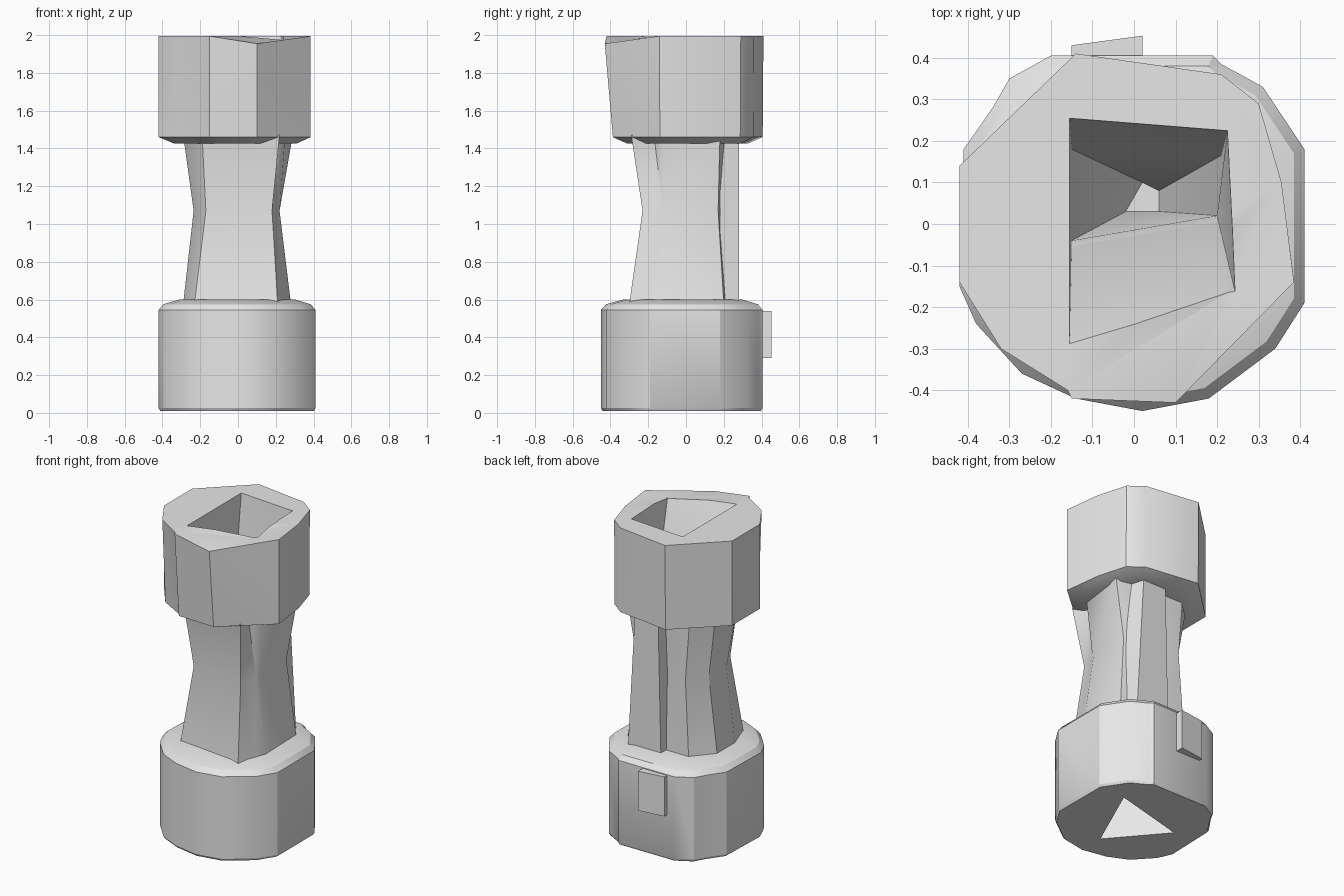
import bpy
import bmesh
from math import radians

cube = bpy.data.objects.get("Cube")
if cube:
    bpy.data.objects.remove(cube, do_unlink=True)

grey = bpy.data.materials.new("plain_grey")
grey.use_nodes = True
grey.diffuse_color = (0.8, 0.8, 0.8, 1)
grey.node_tree.nodes["Principled BSDF"].inputs["Base Color"].default_value = (0.8, 0.8, 0.8, 1)


def loft(name, sections):
    """Closed solid through matching loops of 3D points, bottom to top."""
    bm = bmesh.new()
    loops = [[bm.verts.new(p) for p in s] for s in sections]
    n = len(loops[0])
    for low, high in zip(loops, loops[1:]):
        for i in range(n):
            j = (i + 1) % n
            bm.faces.new((low[i], low[j], high[j], high[i]))
    bm.faces.new(loops[0][::-1])
    bm.faces.new(loops[-1])
    bmesh.ops.triangulate(bm, faces=bm.faces[:])
    bmesh.ops.recalc_face_normals(bm, faces=bm.faces[:])
    mesh = bpy.data.meshes.new(name)
    bm.to_mesh(mesh)
    bm.free()
    mesh.materials.append(grey)
    ob = bpy.data.objects.new(name, mesh)
    bpy.context.collection.objects.link(ob)
    return ob


def ring(outline, z, scale=1.0):
    return [(x * scale, y * scale, z) for x, y in outline]


def select(ob):
    bpy.ops.object.select_all(action='DESELECT')
    ob.select_set(True)
    bpy.context.view_layer.objects.active = ob


def cut(ob, cutter):
    mod = ob.modifiers.new("hollow", 'BOOLEAN')
    mod.operation = 'DIFFERENCE'
    mod.solver = 'EXACT'
    mod.object = cutter
    select(ob)
    bpy.ops.object.modifier_apply(modifier=mod.name)


# Drum-shaped base with a chamfered shoulder
base_outline = [(0.02, -0.45), (0.18, -0.42), (0.34, -0.3), (0.41, -0.19),
                (0.41, 0.18), (0.31, 0.33), (0.21, 0.385), (0.19, 0.405),
                (-0.2, 0.405), (-0.3, 0.35), (-0.34, 0.28), (-0.41, 0.18),
                (-0.42, -0.15), (-0.38, -0.24), (-0.27, -0.36), (-0.14, -0.42)]
base = loft("base_drum", [ring(base_outline, 0.01, 0.98), ring(base_outline, 0.025),
                          ring(base_outline, 0.545), ring(base_outline, 0.575, 0.94),
                          ring(base_outline, 0.6, 0.74)])

# Pinched waist, with a narrow slot opening upward on the left front
waist_bottom = [(-0.23, -0.25), (0.21, -0.3), (0.25, -0.2), (0.28, -0.12), (0.27, 0.2),
                (0.12, 0.23), (-0.18, 0.23), (-0.29, 0.1), (-0.29, -0.08)]
waist_middle = [(-0.17, -0.2), (0.18, -0.23), (0.21, -0.12), (0.22, -0.1), (0.22, 0.17),
                (0.12, 0.21), (-0.15, 0.22), (-0.23, 0.1), (-0.235, -0.07)]
waist_top = [(-0.19, -0.27), (0.22, -0.29), (0.19, -0.17), (0.25, -0.13), (0.29, 0.18),
             (0.12, 0.22), (-0.18, 0.22), (-0.29, 0.12), (-0.29, -0.1)]
waist = loft("waist", [ring(waist_bottom, 0.58), ring(waist_middle, 1.07),
                       ring(waist_top, 1.47)])

# Straight post along the back of the waist
post_bottom = [(-0.03, 0.18), (0.23, 0.18), (0.21, 0.28), (-0.02, 0.28)]
post_top = [(-0.02, 0.18), (0.19, 0.18), (0.16, 0.28), (0.0, 0.28)]
post = loft("back_post", [ring(post_bottom, 0.58), ring(post_top, 1.47)])

# Faceted head, leaning out and dipping at the front corner
head_outline = [(0.1, -0.43), (0.385, -0.14), (0.355, 0.1), (0.3, 0.29),
                (0.21, 0.36), (-0.14, 0.41), (-0.42, 0.14), (-0.42, -0.14),
                (-0.32, -0.3), (-0.16, -0.4), (-0.15, -0.42)]
head_low = [(x, y * (0.9 if y < -0.2 else 0.99)) for x, y in head_outline]
head_top = ring(head_outline, 1.995)
head_top[0] = (0.1, -0.43, 1.955)
head = loft("head", [ring(head_low, 1.425, 0.8), ring(head_low, 1.46), head_top])

# Square recess narrowing through the head into a pointed pit in the waist
mouth = [(-0.155, -0.29), (0.245, -0.17), (0.225, 0.225), (-0.155, 0.255)]
throat = [(-0.15, -0.04), (0.2, 0.02), (0.21, 0.165), (-0.15, 0.18)]
pit = [(-0.02, 0.03), (0.06, 0.03), (0.06, 0.08), (0.02, 0.1)]
recess = loft("recess_cutter", [ring(pit, 0.9), ring(throat, 1.43),
                                ring(mouth, 2.0), ring(mouth, 2.1)])

# Triangular opening under the base
triangle = [(0.02, -0.29), (0.23, 0.18), (-0.27, 0.05)]
opening = loft("opening_cutter", [ring(triangle, -0.1), ring(triangle, 0.45, 0.8)])

for ob, cutter in ((head, recess), (waist, recess), (base, opening)):
    cut(ob, cutter)
for cutter in (recess, opening):
    bpy.data.objects.remove(cutter, do_unlink=True)

# Small slanted plate on the back of the base
plate_outline = [(-0.15, 0.38), (0.02, 0.38), (0.02, 0.453), (-0.15, 0.43)]
plate = loft("back_plate", [ring(plate_outline, 0.29), ring(plate_outline, 0.54)])

for ob in (base, waist, post, head, plate):
    select(ob)
    bpy.ops.object.shade_smooth_by_angle(angle=radians(30))
